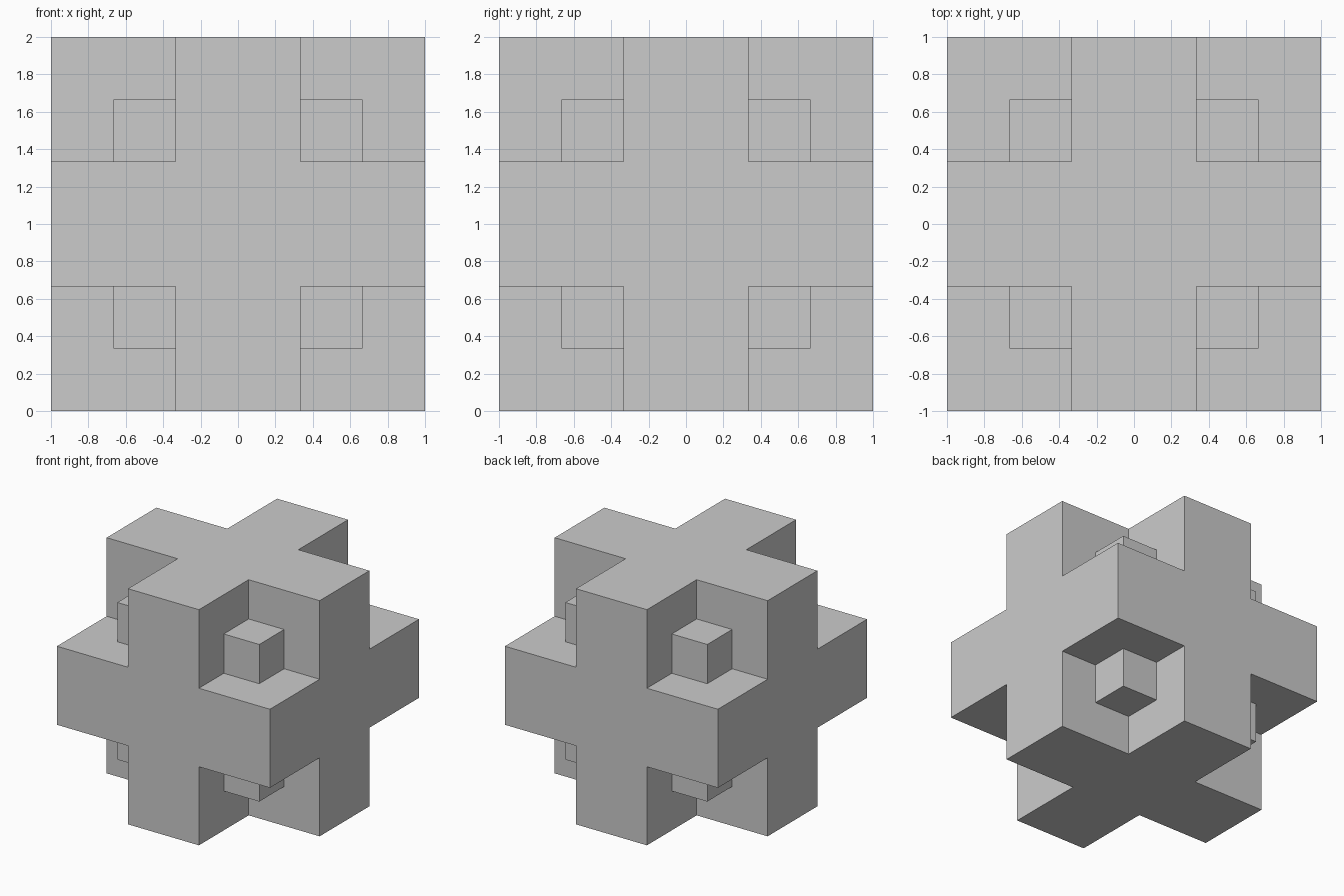
import bpy, bmesh
from mathutils import Matrix, Vector
from itertools import product

if "Cube" in bpy.data.objects:
    bpy.data.objects.remove(bpy.data.objects["Cube"])


def boxes(name, centres, size):
    """One object made of equal cubes."""
    bm = bmesh.new()
    for c in centres:
        bmesh.ops.create_cube(bm, size=size, matrix=Matrix.Translation(Vector(c)))
    mesh = bpy.data.meshes.new(name)
    bm.to_mesh(mesh)
    bm.free()
    ob = bpy.data.objects.new(name, mesh)
    bpy.context.collection.objects.link(ob)
    return ob


def boolean(target, tool, operation):
    """Apply a boolean, then remove the helper."""
    mod = target.modifiers.new(tool.name, 'BOOLEAN')
    mod.operation, mod.object, mod.solver = operation, tool, 'EXACT'
    tool.hide_render = True
    bpy.context.view_layer.objects.active = target
    bpy.ops.object.modifier_apply(modifier=mod.name)
    bpy.data.objects.remove(tool)


MID = Vector((0, 0, 1))

# Full cube
body = boxes("notched_cube", [MID], 2)

# Notches two thirds deep at all eight corners
reach = 1 / 3 + 0.5
corners = [MID + reach * Vector(s) for s in product((-1, 1), repeat=3)]
boolean(body, boxes("corner_cutters", corners, 1), 'DIFFERENCE')

# Inner core whose corners show as small cubes inside the notches
boolean(body, boxes("inner_core", [MID], 4 / 3), 'UNION')
